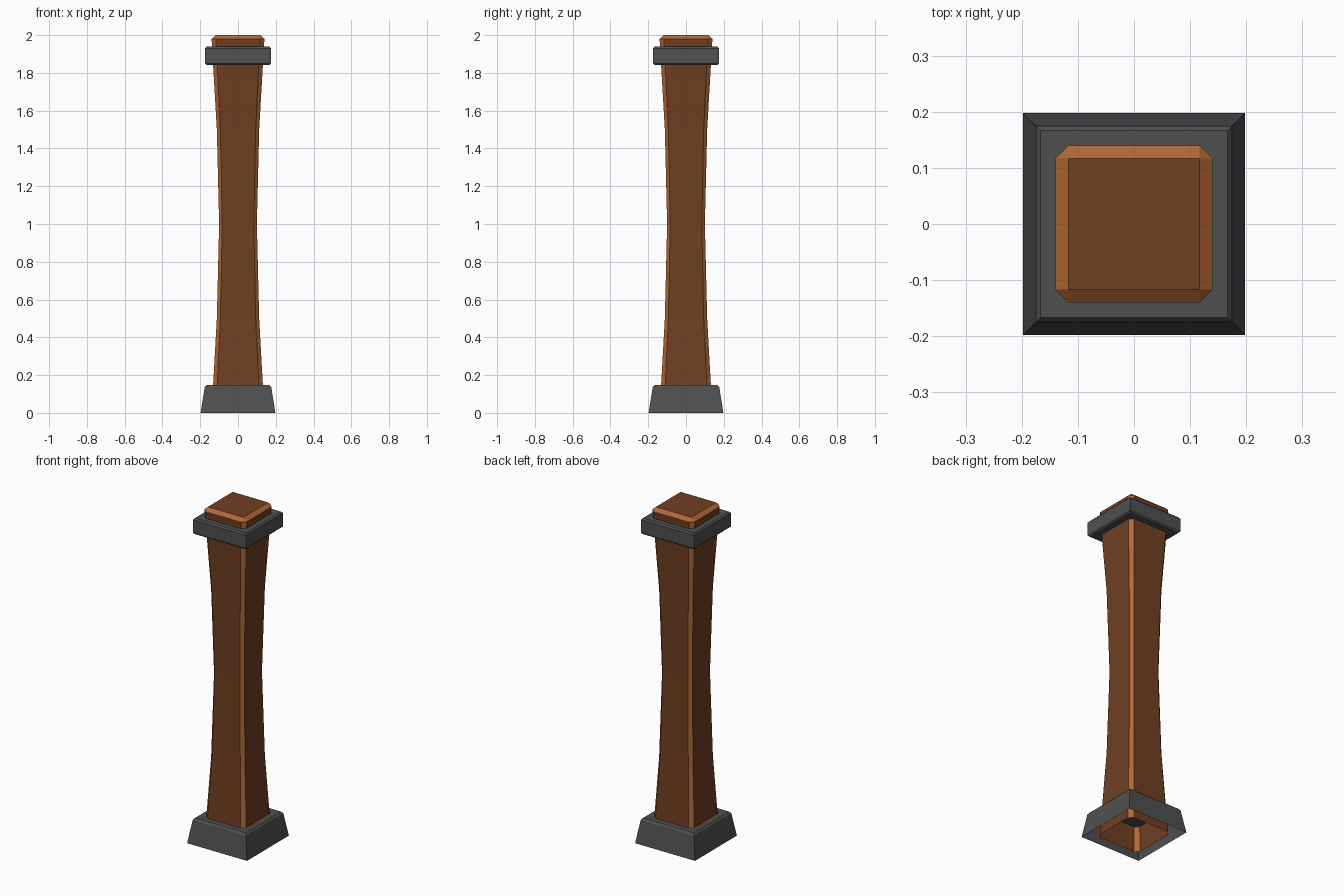
import bpy, bmesh

if "Cube" in bpy.data.objects:
    bpy.data.objects.remove(bpy.data.objects["Cube"])


def material(name, rgb):
    m = bpy.data.materials.new(name)
    m.diffuse_color = (*rgb, 1)
    m.use_nodes = True
    m.node_tree.nodes["Principled BSDF"].inputs["Base Color"].default_value = m.diffuse_color
    return m


wood = material("wood", (0.16, 0.05, 0.016))
worn_wood = material("worn_wood_edge", (0.45, 0.14, 0.035))
stone = material("dark_stone", (0.08, 0.08, 0.08))


def finish(bm, name, mats):
    mesh = bpy.data.meshes.new(name)
    bm.to_mesh(mesh)
    bm.free()
    for m in mats:
        mesh.materials.append(m)
    ob = bpy.data.objects.new(name, mesh)
    bpy.context.collection.objects.link(ob)
    return ob


def square(bm, h, z):
    return [bm.verts.new((x * h, y * h, z)) for x, y in ((-1, -1), (1, -1), (1, 1), (-1, 1))]


def octagon(bm, h, z):
    # square with its four corners cut; two points per corner
    c = h * 0.835
    pts = [(-h, -c), (-c, -h), (c, -h), (h, -c), (h, c), (c, h), (-c, h), (-h, c)]
    return [bm.verts.new((x, y, z)) for x, y in pts]


def bridge(bm, a, b):
    n = len(a)
    return [bm.faces.new((a[i], a[(i + 1) % n], b[(i + 1) % n], b[i])) for i in range(n)]


def square_block(name, profile, closed_bottom):
    bm = bmesh.new()
    rings = [square(bm, h, z) for h, z in profile]
    for a, b in zip(rings, rings[1:]):
        bridge(bm, a, b)
    bm.faces.new(rings[-1])
    if closed_bottom:
        bm.faces.new(rings[0][::-1])
    return finish(bm, name, [stone])


# Waisted wooden shaft with lighter chamfered corners, open underneath
bm = bmesh.new()
profile = [(0.14, 0), (0.112, 0.5), (0.10, 1.0), (0.112, 1.5), (0.14, 1.98)]
rings = [octagon(bm, h, z) for h, z in profile]
for a, b in zip(rings, rings[1:]):
    for i, f in enumerate(bridge(bm, a, b)):
        f.material_index = 1 - i % 2

# Bevelled shaft top
top = square(bm, 0.117, 2.0)
last = rings[-1]
for i in range(4):
    j = (i + 1) % 4
    bm.faces.new((last[2 * i], last[2 * i + 1], top[i])).material_index = 1
    bm.faces.new((last[2 * i + 1], last[2 * j], top[j], top[i])).material_index = 1
bm.faces.new(top)
finish(bm, "post_shaft", [wood, worn_wood])

# Tapered foot, open underneath
square_block("post_base", [(0.198, 0), (0.176, 0.137), (0.167, 0.147)], False)

# Collar near the top
square_block("post_collar", [(0.167, 1.843), (0.175, 1.851), (0.175, 1.93), (0.167, 1.939)], True)
